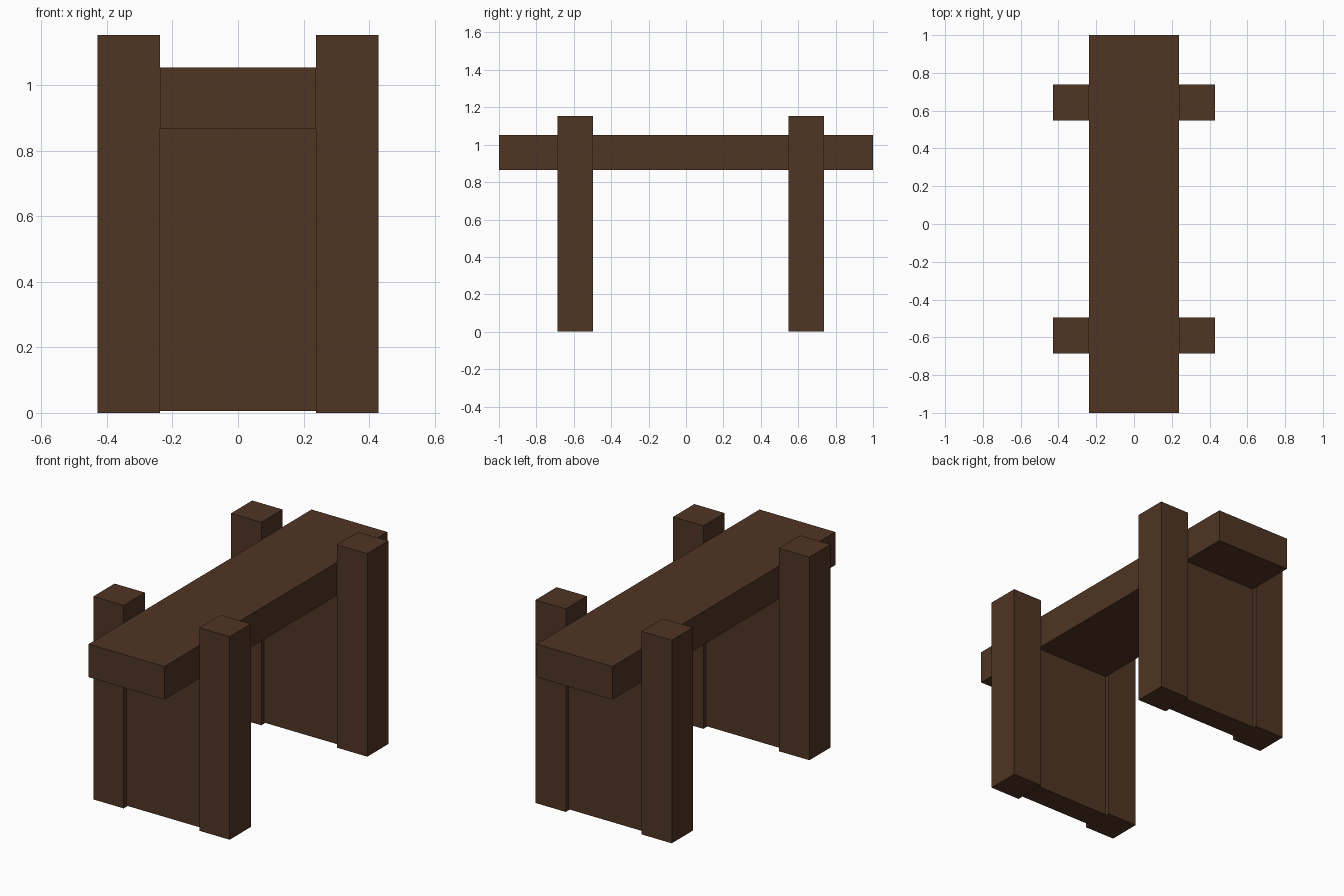
import bpy

if "Cube" in bpy.data.objects:
    bpy.data.objects.remove(bpy.data.objects["Cube"])

wood = bpy.data.materials.new("dark_brown_wood")
wood.diffuse_color = (0.078, 0.035, 0.017, 1.0)
wood.use_nodes = True
wood.node_tree.nodes["Principled BSDF"].inputs["Base Color"].default_value = wood.diffuse_color


def box(name, x, y, z):
    """Box spanning the given (min, max) ranges."""
    spans = (x, y, z)
    bpy.ops.mesh.primitive_cube_add(size=1, location=[(a + b) / 2 for a, b in spans])
    ob = bpy.context.object
    ob.name = name
    ob.scale = [b - a for a, b in spans]
    bpy.ops.object.transform_apply(location=False, rotation=False, scale=True)
    ob.data.materials.append(wood)
    return ob


HALF = 0.238      # half width of the plank
POST = 0.19       # post thickness
RECESS = 0.025    # panel set back from the post faces

# Long plank
box("seat_plank", (-HALF, HALF), (-1.0, 1.0), (0.865, 1.053))

# Two supports, each a pair of posts with a recessed panel between
for label, y0 in (("front", -0.686), ("back", 0.549)):
    y1 = y0 + POST
    box(label + "_left_post", (-HALF - POST, -HALF), (y0, y1), (0, 1.153))
    box(label + "_right_post", (HALF, HALF + POST), (y0, y1), (0, 1.153))
    box(label + "_panel", (-HALF, HALF), (y0 + RECESS, y1 - RECESS), (0.006, 0.865))
